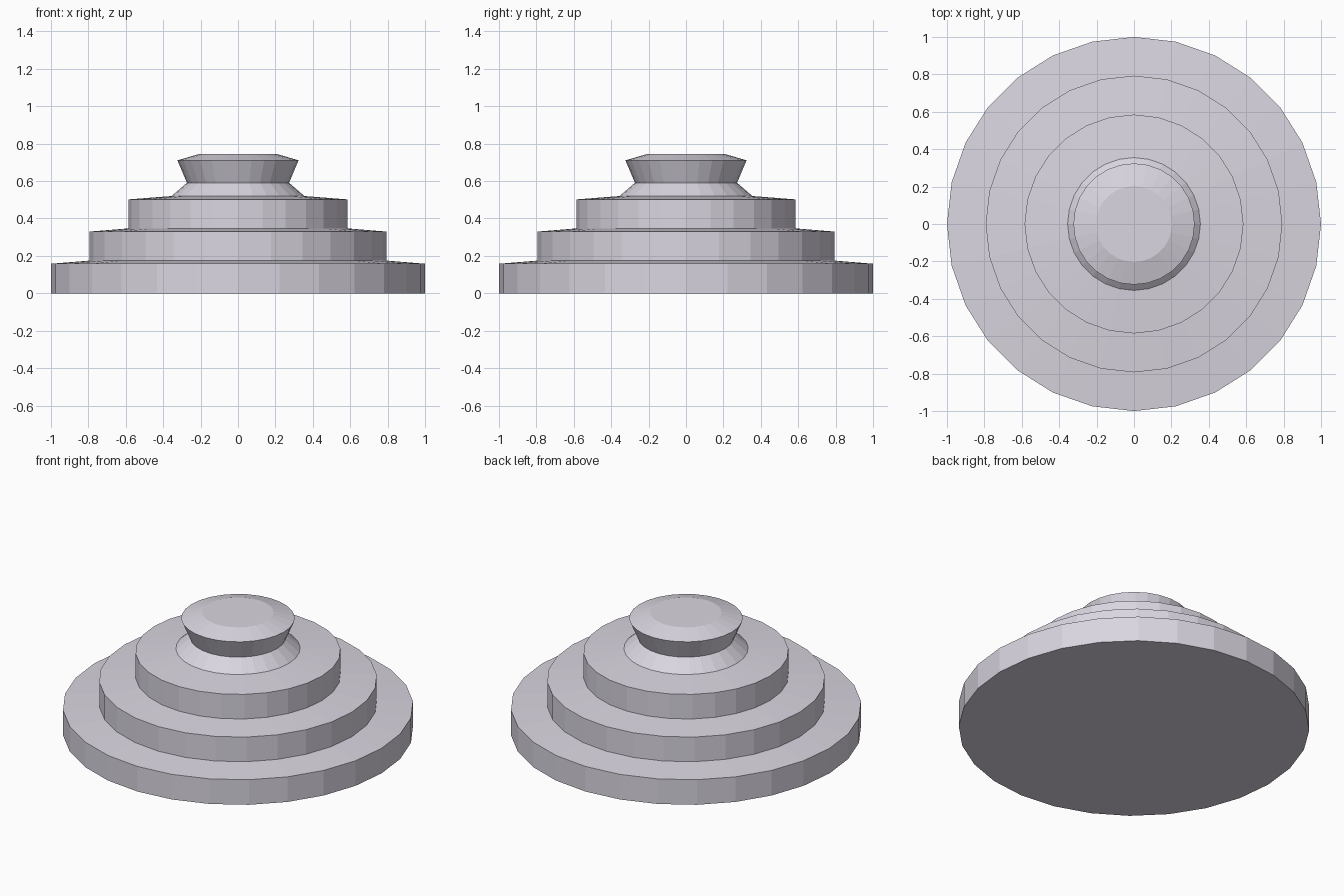
import bpy, bmesh, math

if "Cube" in bpy.data.objects:
    bpy.data.objects.remove(bpy.data.objects["Cube"])

SIDES = 28

stone = bpy.data.materials.new("pale lilac grey")
stone.diffuse_color = (0.70, 0.67, 0.75, 1)
stone.use_nodes = True
stone.node_tree.nodes["Principled BSDF"].inputs["Base Color"].default_value = stone.diffuse_color

# Half outline (radius, height): three steps, flared collar, capped knob
profile = [
    (1.0, 0.0), (1.0, 0.158),          # bottom step
    (0.793, 0.175), (0.793, 0.33),     # middle step
    (0.585, 0.347), (0.585, 0.502),    # upper step
    (0.355, 0.52), (0.273, 0.591),     # sloping collar
    (0.324, 0.711), (0.203, 0.746),    # knob and its bevelled top
]


def lathe(name, outline):
    """Revolve an outline into a closed, faceted solid."""
    bm = bmesh.new()
    rings = []
    for r, z in outline:
        rings.append([bm.verts.new((r * math.cos(2 * math.pi * i / SIDES),
                                    r * math.sin(2 * math.pi * i / SIDES), z))
                      for i in range(SIDES)])
    for low, high in zip(rings, rings[1:]):
        for i in range(SIDES):
            j = (i + 1) % SIDES
            bm.faces.new((low[i], low[j], high[j], high[i]))
    bm.faces.new(rings[0][::-1])
    bm.faces.new(rings[-1])
    bmesh.ops.recalc_face_normals(bm, faces=bm.faces)
    mesh = bpy.data.meshes.new(name)
    bm.to_mesh(mesh)
    bm.free()
    mesh.materials.append(stone)
    obj = bpy.data.objects.new(name, mesh)
    bpy.context.collection.objects.link(obj)
    return obj


lathe("stepped_pedestal", profile)
